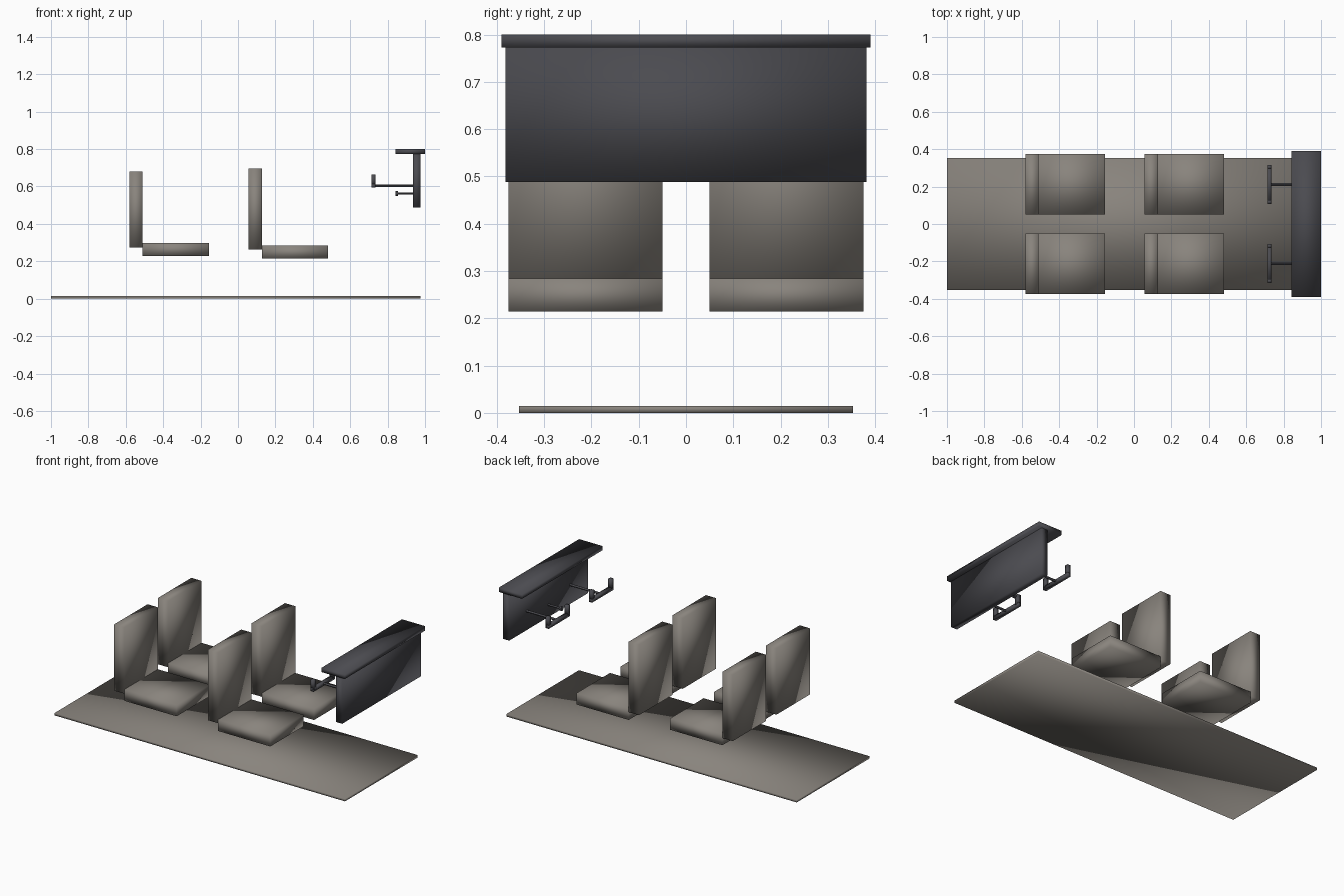
import bpy
from mathutils import Vector

cube = bpy.data.objects.get("Cube")
if cube:
    bpy.data.objects.remove(cube, do_unlink=True)


def make_material(name, rgb):
    mat = bpy.data.materials.new(name)
    mat.use_nodes = True
    mat.diffuse_color = (*rgb, 1)
    mat.node_tree.nodes["Principled BSDF"].inputs["Base Color"].default_value = (*rgb, 1)
    return mat


GREIGE = make_material("warm_grey", (0.25, 0.23, 0.205))
CHARCOAL = make_material("charcoal", (0.07, 0.07, 0.08))


def finish(name, mat):
    obj = bpy.context.object
    obj.name = name
    obj.data.materials.append(mat)
    for poly in obj.data.polygons:
        poly.use_smooth = True
    return obj


def box(name, x, y, z, mat):
    """Softly shaded box spanning the given (low, high) ranges."""
    lo, hi = Vector((x[0], y[0], z[0])), Vector((x[1], y[1], z[1]))
    bpy.ops.mesh.primitive_cube_add(size=1, location=(lo + hi) / 2)
    obj = bpy.context.object
    for v in obj.data.vertices:
        v.co *= hi - lo
    return finish(name, mat)


def rod(name, x, y, z, radius, mat):
    """Round bar running along x."""
    bpy.ops.mesh.primitive_cylinder_add(
        vertices=12, radius=radius, depth=x[1] - x[0],
        location=(sum(x) / 2, y, z), rotation=(0, 1.5708, 0))
    finish(name, mat)
    bpy.ops.object.shade_smooth_by_angle()


# Floor
box("floor", (-1, 0.975), (-0.353, 0.353), (0, 0.015), GREIGE)

# Two rows of paired seats: back start x, cushion bottom z, back bottom z, back top z
rows = {"front": (0.057, 0.214, 0.262, 0.695), "rear": (-0.58, 0.229, 0.273, 0.68)}
for row, (x, z, back_low, back_high) in rows.items():
    for side, y in (("left", (0.05, 0.375)), ("right", (-0.375, -0.05))):
        box(f"{row}_{side}_seat_cushion", (x + 0.07, x + 0.425), y, (z, z + 0.07), GREIGE)
        box(f"{row}_{side}_seat_back", (x, x + 0.07), y, (back_low, back_high), GREIGE)

# Instrument panel with overhanging cover
box("instrument_panel", (0.935, 0.976), (-0.382, 0.382), (0.488, 0.775), CHARCOAL)
box("panel_cover", (0.842, 1), (-0.39, 0.39), (0.773, 0.8), CHARCOAL)

# Control yokes: shaft, crossbar and two upright grips
for side, y in (("left", 0.211), ("right", -0.211)):
    rod(f"{side}_yoke_shaft", (0.725, 0.94), y, 0.605, 0.007, CHARCOAL)
    box(f"{side}_yoke_bar", (0.713, 0.735), (y - 0.104, y + 0.104), (0.594, 0.614), CHARCOAL)
    for end in (-1, 1):
        c = y + end * 0.093
        box(f"{side}_yoke_grip", (0.713, 0.735), (c - 0.011, c + 0.011), (0.604, 0.664), CHARCOAL)

# Central throttle knob
rod("throttle_rod", (0.85, 0.94), 0, 0.563, 0.006, CHARCOAL)
rod("throttle_knob", (0.842, 0.855), 0, 0.563, 0.013, CHARCOAL)
